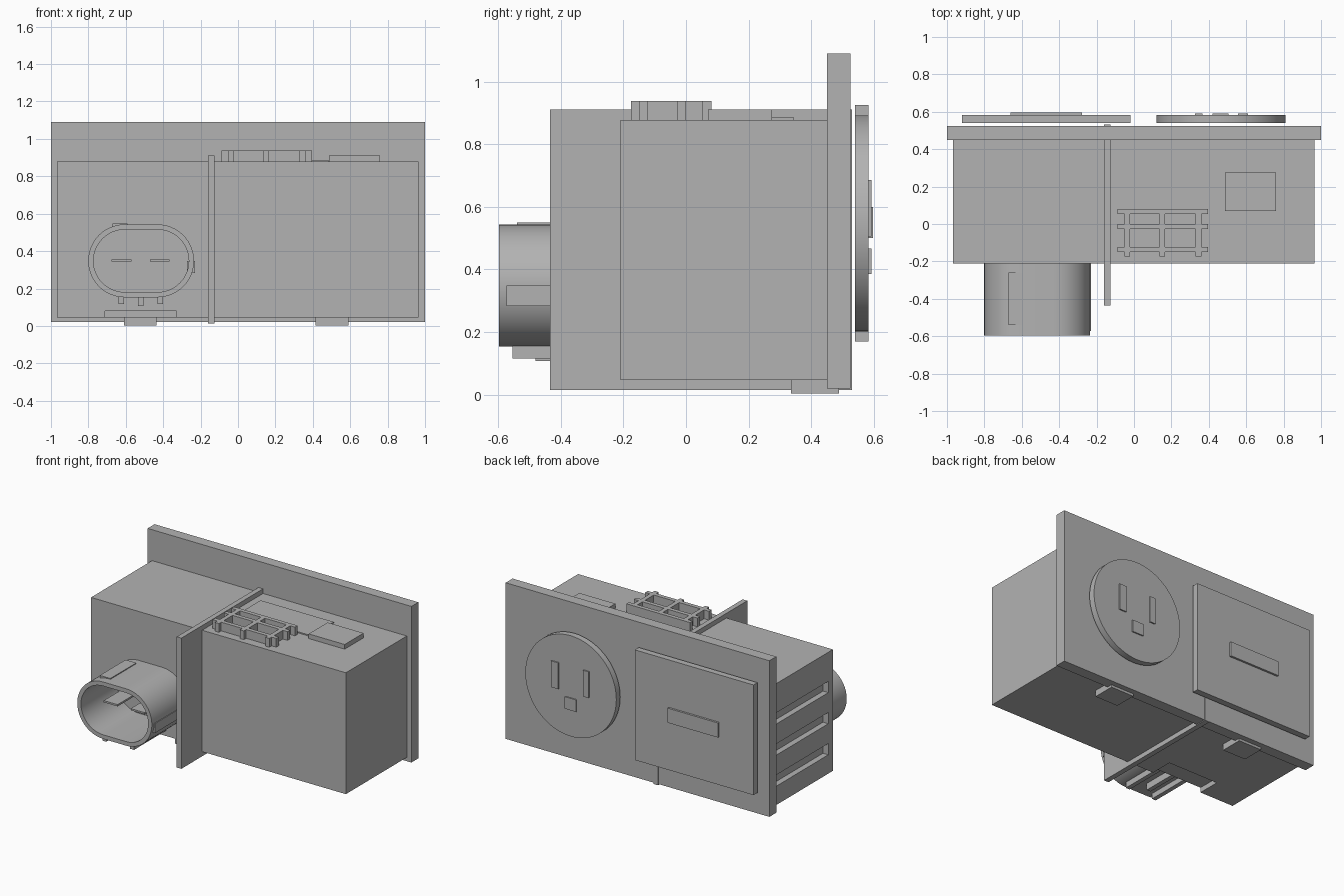
import bpy, bmesh, math

cube = bpy.data.objects.get("Cube")
if cube:
    bpy.data.objects.remove(cube, do_unlink=True)

grey = bpy.data.materials.new("plain grey")
grey.use_nodes = True
grey.diffuse_color = (0.45, 0.45, 0.45, 1)
grey.node_tree.nodes["Principled BSDF"].inputs["Base Color"].default_value = grey.diffuse_color


def add_object(name, bm):
    bmesh.ops.recalc_face_normals(bm, faces=bm.faces)
    mesh = bpy.data.meshes.new(name)
    bm.to_mesh(mesh)
    bm.free()
    mesh.materials.append(grey)
    obj = bpy.data.objects.new(name, mesh)
    bpy.context.collection.objects.link(obj)
    return obj


def box(name, x, y, z):
    """Box from (min, max) pairs along each axis."""
    bm = bmesh.new()
    bmesh.ops.create_cube(bm, size=1)
    for v in bm.verts:
        for i, (lo, hi) in enumerate((x, y, z)):
            v.co[i] = lo if v.co[i] < 0 else hi
    return add_object(name, bm)


def cut(target, cutter):
    cutter.hide_render = True
    cutter.hide_viewport = True
    cutter.display_type = 'WIRE'
    mod = target.modifiers.new(cutter.name, 'BOOLEAN')
    mod.object = cutter
    mod.solver = 'EXACT'


def smooth(obj):
    bpy.ops.object.select_all(action='DESELECT')
    obj.select_set(True)
    bpy.context.view_layer.objects.active = obj
    bpy.ops.object.shade_smooth_by_angle(angle=math.radians(30))


# Housing with side vents and a notch under the front edge
FRONT, TOP = -0.21, 0.878
body = box("housing", (-0.967, 0.965), (FRONT, 0.45), (0.046, TOP))
for i in range(3):
    z = 0.175 + 0.213 * i
    cut(body, box(f"vent_cutter_{i + 1}", (-1.1, -0.927), (-0.16, 0.40), (z, z + 0.077)))
cut(body, box("notch_cutter", (-0.71, -0.33), (-0.4, -0.055), (-0.1, 0.08)))

# Wall plate and dividing fin
box("wall_plate", (-1, 1), (0.45, 0.525), (0.02, 1.09))
box("divider", (-0.16, -0.125), (-0.435, 0.531), (0.014, 0.91))

# Feet
for side, x in (("right", -0.61), ("left", 0.415)):
    box(f"foot_{side}", (x, x + 0.175), (0.335, 0.488), (0.003, 0.06))

# Lattice on the roof
for i, x in enumerate((-0.052, 0.137, 0.33)):
    box(f"lattice_bar_{i + 1}", (x, x + 0.03), (-0.175, 0.08), (TOP, 0.938))
for i, y in enumerate((-0.15, -0.028, 0.053)):
    box(f"lattice_rail_{i + 1}", (-0.088, 0.395), (y, y + 0.028), (TOP, 0.938))

# Roof label and raised pad
box("roof_label", (-0.07, 0.485), (0.10, 0.345), (TOP, 0.886))
box("roof_pad", (0.487, 0.76), (0.07, 0.275), (TOP, 0.91))

# Connector shroud: a hollow stadium tube
CX, CZ, HALF = -0.518, 0.348, 0.088


def stadium(bm, radius, y, steps=24):
    verts = []
    for side in (1, -1):
        for k in range(steps + 1):
            a = math.pi * (k / steps - 0.5)
            verts.append(bm.verts.new((CX + side * (HALF + radius * math.cos(a)), y,
                                       CZ + side * radius * math.sin(a))))
    return verts


bm = bmesh.new()
loops = [stadium(bm, r, y) for r, y in ((0.195, FRONT), (0.195, -0.597),
                                        (0.167, -0.597), (0.167, FRONT))]
for a, b in zip(loops, loops[1:] + loops[:1]):
    n = len(a)
    for k in range(n):
        bm.faces.new((a[k], a[(k + 1) % n], b[(k + 1) % n], b[k]))
smooth(add_object("connector_shroud", bm))

# Connector pins, keys and ribs
for i, x in enumerate((-0.675, -0.47)):
    box(f"connector_pin_{i + 1}", (x, x + 0.105), (-0.49, FRONT), (0.344, 0.356))
box("connector_top_key", (-0.67, -0.59), (-0.54, -0.26), (0.517, 0.549))
box("connector_side_key", (-0.272, -0.23), (-0.573, FRONT), (0.283, 0.348))
for i, (x, y, z) in enumerate(((-0.64, -0.555, 0.116), (-0.535, -0.48, 0.107),
                               (-0.43, -0.555, 0.116))):
    box(f"connector_rib_{i + 1}", (x, x + 0.03), (y, FRONT), (z, 0.17))

# Round socket face with its contacts
bm = bmesh.new()
bmesh.ops.create_cone(bm, cap_ends=True, segments=72, radius1=0.345, radius2=0.345, depth=0.043)
for v in bm.verts:
    x, y, z = v.co
    v.co = (0.465 + x, 0.562 + z, 0.547 + y)
smooth(add_object("socket_face", bm))
box("socket_slot_right", (0.325, 0.367), (0.58, 0.592), (0.505, 0.685))
box("socket_slot_left", (0.555, 0.61), (0.58, 0.592), (0.505, 0.685))
box("socket_ground", (0.42, 0.505), (0.58, 0.592), (0.385, 0.467))

# Square switch face with its bar
box("switch_face", (-0.92, -0.02), (0.54, 0.583), (0.17, 0.925))
box("switch_bar", (-0.66, -0.278), (0.58, 0.597), (0.50, 0.60))
